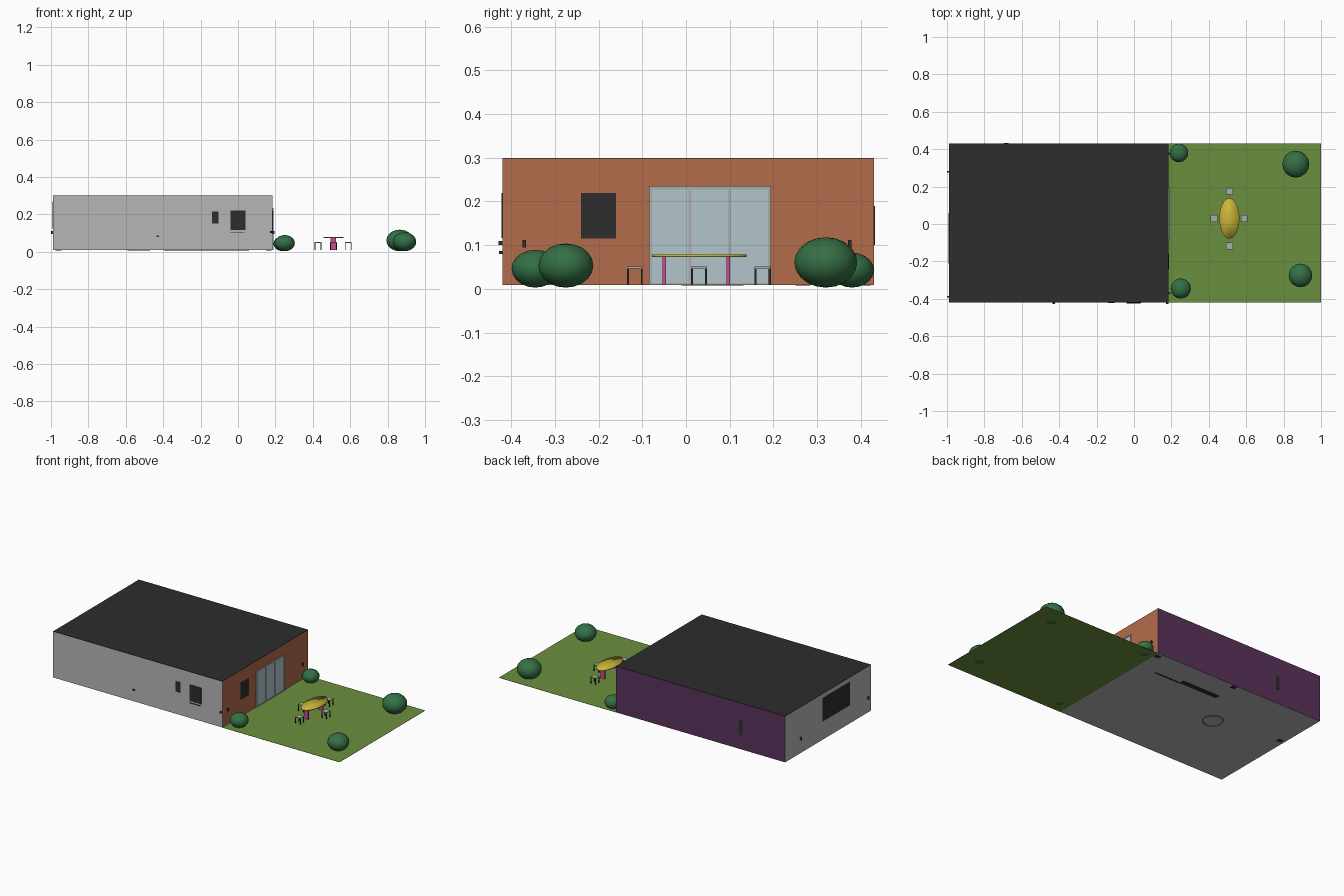
import bpy, bmesh, math
from mathutils import Matrix

cube = bpy.data.objects.get("Cube")
if cube:
    bpy.data.objects.remove(cube, do_unlink=True)


def material(name, r, g, b):
    m = bpy.data.materials.new(name)
    m.use_nodes = True
    m.diffuse_color = (r, g, b, 1)
    m.node_tree.nodes["Principled BSDF"].inputs["Base Color"].default_value = (r, g, b, 1)
    return m


GRAY = material("wall gray", .47, .47, .47)
TERRA = material("terracotta", .45, .15, .07)
PURPLE = material("purple", .105, .034, .11)
BLACK = material("charcoal", .026, .026, .026)
LAWN = material("lawn green", .147, .28, .048)
BUSH = material("bush green", .035, .16, .06)
YELLOW = material("table yellow", .6, .47, .04)
PINK = material("pink", .58, .07, .27)
GLASS = material("pale blue glass", .44, .56, .6)
TRIM = material("trim gray", .4, .42, .43)


def finish(name, bm, *mats):
    mesh = bpy.data.meshes.new(name)
    bm.to_mesh(mesh)
    bm.free()
    for m in mats:
        mesh.materials.append(m)
    ob = bpy.data.objects.new(name, mesh)
    bpy.context.collection.objects.link(ob)
    return ob


def box(name, x, y, z, *mats):
    """Box from (low, high) pairs on each axis."""
    bm = bmesh.new()
    bmesh.ops.create_cube(bm, size=1)
    for v in bm.verts:
        v.co = [lo + (c + .5) * (hi - lo) for c, (lo, hi) in zip(v.co, (x, y, z))]
    return finish(name, bm, *mats)


WEST, EAST, SOUTH, NORTH = -.99, .185, -.42, .43
BASE, TOP = .01, .30
T = .002

# House shell, coloured by wall direction
house = box("house_walls", (WEST, EAST), (SOUTH, NORTH), (BASE, TOP - T), GRAY, TERRA, PURPLE)
for p in house.data.polygons:
    p.material_index = 1 if p.normal.x > .5 else 2 if p.normal.y > .5 else 0
box("roof", (WEST, EAST), (SOUTH, NORTH), (TOP - T, TOP), BLACK)

# Lawn
box("lawn", (EAST, 1), (SOUTH, NORTH), (BASE - .001, BASE), LAWN)

# Windows on each wall
box("garden_window", (EAST, EAST + T), (-.24, -.16), (.115, .22), BLACK)
box("front_window", (-.04, .04), (SOUTH - T, SOUTH), (.117, .22), BLACK)
box("front_window_sill", (-.04, .035), (SOUTH - .004, SOUTH), (.103, .107), BLACK)
box("front_slit_window", (-.14, -.105), (SOUTH - T, SOUTH), (.15, .215), BLACK)
box("side_window", (WEST - T, WEST), (-.21, .06), (.125, .27), BLACK)
box("back_slit_window", (-.695, -.67), (NORTH, NORTH + T), (.1, .19), BLACK)

# Sliding glass door with its frame
D0, D1, DT, W = -.085, .195, .235, .007
box("door_glass", (EAST, EAST + T), (D0, D1), (BASE, DT), GLASS)
for i, y in enumerate((D0, .006, .096, D1 - W)):
    box(f"door_post_{i}", (EAST, EAST + .005), (y, y + W), (BASE, DT), TRIM)
box("door_head", (EAST, EAST + .005), (D0, D1), (DT - W, DT), TRIM)
box("door_track", (EAST, EAST + .005), (D0, D1), (BASE, BASE + .004), TRIM)

# Door handle and small wall lamps
box("door_handle", (-.435, -.422), (SOUTH - .008, SOUTH), (.08, .087), BLACK)
for i, (x, y) in enumerate(((WEST - .005, .28), (WEST - .005, -.39),
                            (EAST + .004, -.37), (EAST + .004, .375))):
    box(f"wall_lamp_{i}", (x - .005, x + .005), (y - .004, y + .004), (.095, .112), BLACK)
box("corner_lamp", (.172, .184), (SOUTH - .009, SOUTH), (.1, .11), BLACK)

# Marks on the underside of the floor
box("floor_strip", (-.38, -.12), (.255, .285), (BASE - T, BASE), BLACK)
box("floor_strip_thin", (-.12, .06), (.25, .258), (BASE - T, BASE), BLACK)
for i, (x, y) in enumerate(((.165, .4), (-.38, .41), (-.96, .12))):
    box(f"floor_foot_{i}", (x - .015, x + .015), (y - .012, y + .012), (BASE - T, BASE), BLACK)
bpy.ops.mesh.primitive_torus_add(major_radius=.058, minor_radius=.003, major_segments=32,
                                 minor_segments=6, location=(-.53, .05, BASE))
ring = bpy.context.object
ring.name = "floor_ring"
ring.data.materials.append(PINK)

# Bushes: squashed smooth spheres
for i, (x, y, r) in enumerate(((.24, .38, .05), (.865, .32, .072),
                               (.89, -.275, .063), (.25, -.345, .054))):
    h = r * .8
    bm = bmesh.new()
    bmesh.ops.create_uvsphere(bm, u_segments=16, v_segments=10, radius=1)
    bmesh.ops.transform(bm, verts=bm.verts,
                        matrix=Matrix.Translation((x, y, h + .003)) @ Matrix.Diagonal((r, r, h, 1)))
    bush = finish(f"bush_{i}", bm, BUSH)
    bush.data.polygons.foreach_set("use_smooth", [True] * len(bush.data.polygons))

# Oval garden table, softly shaded
TX, TY = .51, .03
bm = bmesh.new()
bmesh.ops.create_cone(bm, cap_ends=True, cap_tris=True, segments=32,
                      radius1=1, radius2=1, depth=1)
bmesh.ops.transform(bm, verts=bm.verts, matrix=Matrix.Translation((TX, TY, .076))
                    @ Matrix.Diagonal((.054, .108, .005, 1)))
table = finish("table_top", bm, YELLOW)
table.data.polygons.foreach_set("use_smooth", [True] * len(table.data.polygons))
for i, y in enumerate((-.05, .097)):
    box(f"table_leg_{i}", (TX - .015, TX + .015), (y - .004, y + .004), (BASE, .074), PINK)

# Four stools around the table
S, L = .018, .002
for i, (x, y) in enumerate(((TX, .175), (TX, -.117), (.428, TY), (.59, TY))):
    box(f"stool_seat_{i}", (x - S, x + S), (y - S, y + S), (.047, .051), TRIM)
    for sx in (-1, 1):
        for sy in (-1, 1):
            cx, cy = x + sx * (S - L), y + sy * (S - L)
            box(f"stool_leg_{i}", (cx - L, cx + L), (cy - L, cy + L), (BASE, .047), BLACK)
